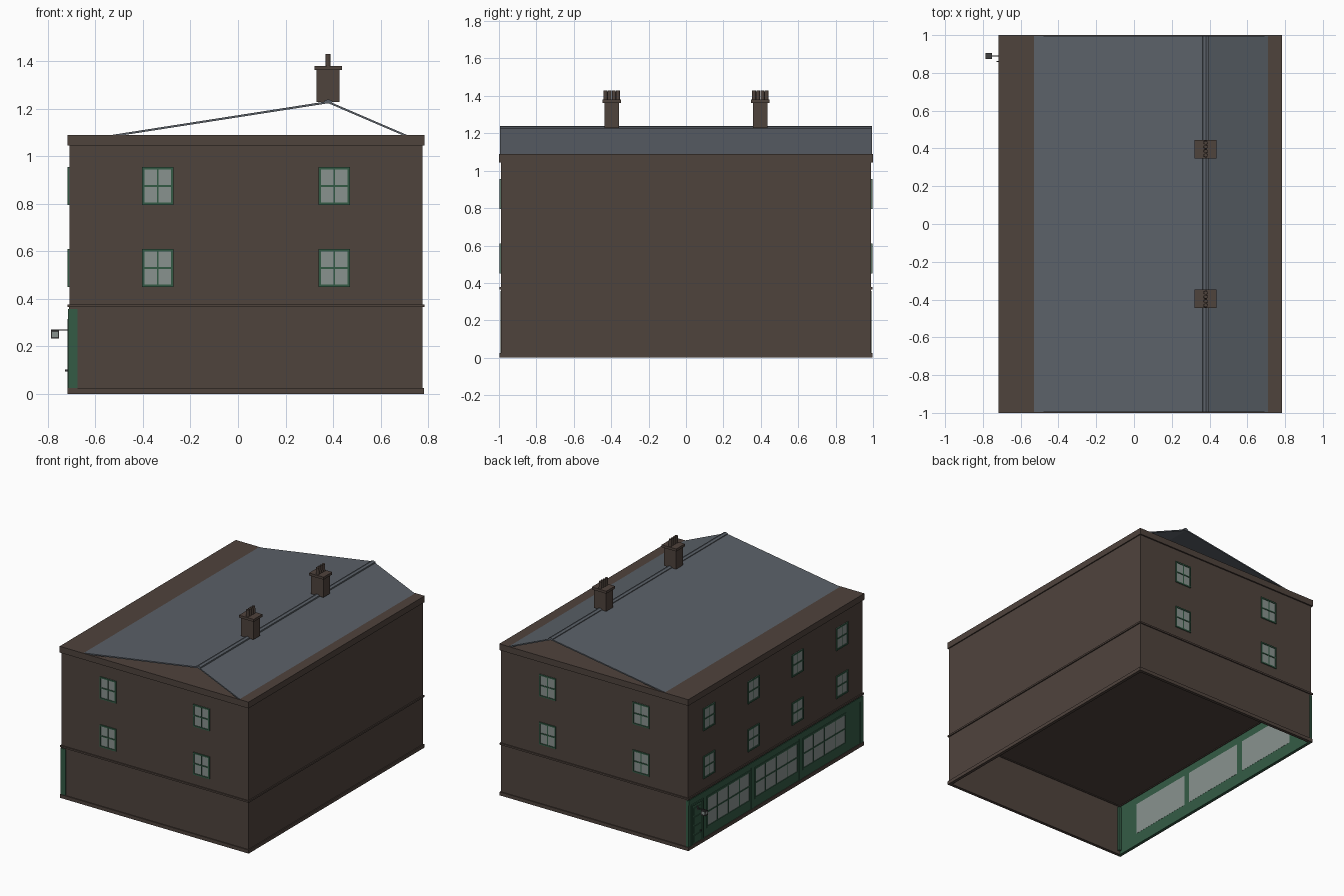
import bpy, bmesh
from mathutils import Matrix, Vector

if "Cube" in bpy.data.objects:
    bpy.data.objects.remove(bpy.data.objects["Cube"])


def material(name, rgb):
    m = bpy.data.materials.new(name)
    m.diffuse_color = (*rgb, 1)
    m.use_nodes = True
    m.node_tree.nodes["Principled BSDF"].inputs["Base Color"].default_value = m.diffuse_color
    return m


BRICK = material("brick", (0.078, 0.056, 0.046))
SLATE = material("slate", (0.105, 0.12, 0.14))
GREEN = material("green_paint", (0.034, 0.105, 0.06))
GLASS = material("glass", (0.25, 0.29, 0.275))
METAL = material("dark_metal", (0.05, 0.05, 0.05))

X0, X1, Y = -0.71, 0.776, 0.99      # wall faces


def finish(name, bm, mat):
    bmesh.ops.recalc_face_normals(bm, faces=bm.faces)
    me = bpy.data.meshes.new(name)
    bm.to_mesh(me)
    bm.free()
    me.materials.append(mat)
    ob = bpy.data.objects.new(name, me)
    bpy.context.collection.objects.link(ob)
    return ob


def boxes(name, mat, *spans):
    """One object from boxes, each span = (xa, xb, ya, yb, za, zb)."""
    bm = bmesh.new()
    for xa, xb, ya, yb, za, zb in spans:
        c = Vector(((xa + xb) / 2, (ya + yb) / 2, (za + zb) / 2))
        s = (abs(xb - xa), abs(yb - ya), abs(zb - za), 1)
        bmesh.ops.create_cube(bm, size=1, matrix=Matrix.Translation(c) @ Matrix.Diagonal(s))
    return finish(name, bm, mat)


def extrude_y(name, mat, profile, half):
    """Closed x-z profile swept along y."""
    bm = bmesh.new()
    f = bm.faces.new([bm.verts.new((x, -half, z)) for x, z in profile])
    r = bmesh.ops.extrude_face_region(bm, geom=[f])
    bmesh.ops.translate(bm, vec=(0, 2 * half, 0),
                        verts=[g for g in r["geom"] if isinstance(g, bmesh.types.BMVert)])
    return finish(name, bm, mat)


def ring(name, za, zb, out, depth=0.03):
    """Band running round the outside walls."""
    a, b, y = X0 - out, X1 + out, Y + out
    return boxes(name, BRICK, (a, b, -y, -y + depth, za, zb), (a, b, y - depth, y, za, zb),
                 (a, a + depth, -y, y, za, zb), (b - depth, b, -y, y, za, zb))


def on_wall(wall, u0, u1, o0, o1, z0, z1):
    """Span from along-wall u, outward distance o and height z."""
    if wall == "left":
        return (X0 - o0, X0 - o1, u0, u1, z0, z1)
    s = -1 if wall == "front" else 1
    return (u0, u1, s * (Y + o0), s * (Y + o1), z0, z1)


def window(name, wall, u0, u1, z0, z1, cols, rows, bar=0.006, edge=0.01):
    w = lambda *a: on_wall(wall, *a)
    boxes(name + "_glass", GLASS, w(u0, u1, -0.004, 0.002, z0, z1))
    parts = [w(u0, u0 + edge, -0.004, 0.007, z0, z1), w(u1 - edge, u1, -0.004, 0.007, z0, z1),
             w(u0, u1, -0.004, 0.007, z0, z0 + edge), w(u0, u1, -0.004, 0.007, z1 - edge, z1)]
    for i in range(1, cols):
        u = u0 + (u1 - u0) * i / cols
        parts.append(w(u - bar / 2, u + bar / 2, -0.002, 0.005, z0, z1))
    for i in range(1, rows):
        z = z0 + (z1 - z0) * i / rows
        parts.append(w(u0, u1, -0.002, 0.006, z - bar * 0.7, z + bar * 0.7))
    boxes(name + "_frame", GREEN, *parts)


# Walls: solid upper floors over a hollow, floorless shop
boxes("upper_floors", BRICK, (X0, X1, -Y, Y, 0.37, 1.05))
T = 0.015
boxes("ground_walls", BRICK, (X0, X1, -Y, -Y + T, 0, 0.37), (X0, X1, Y - T, Y, 0, 0.37),
      (X1 - T, X1, -Y, Y, 0, 0.37))
ring("plinth", 0, 0.025, 0.007, 0.02)
ring("string_course", 0.365, 0.377, 0.008)
boxes("cornice", BRICK, (X0 - 0.008, X1 + 0.008, -1, 1, 1.045, 1.09))

# Roof: open-ended folded sheet, with ridge tiles
extrude_y("roof", SLATE, [(-0.53, 1.09), (0.38, 1.232), (0.71, 1.09), (0.69, 1.09),
                          (0.38, 1.223), (-0.475, 1.09)], 0.994)
extrude_y("ridge_tiles", SLATE, [(0.362, 1.226), (0.364, 1.234), (0.38, 1.24),
                                 (0.396, 1.234), (0.398, 1.226), (0.38, 1.229)], 0.994)

# Chimneys
for label, cy in (("front", -0.397), ("back", 0.397)):
    boxes(label + "_chimney", BRICK, (0.33, 0.428, cy - 0.038, cy + 0.038, 1.228, 1.365),
          (0.321, 0.437, cy - 0.049, cy + 0.049, 1.362, 1.38))
    bm = bmesh.new()
    for i in range(4):
        bmesh.ops.create_cone(bm, cap_ends=True, segments=12, radius1=0.011, radius2=0.01,
                              depth=0.05, matrix=Matrix.Translation((0.379, cy + (i - 1.5) * 0.0225, 1.405)))
    finish(label + "_chimney_pots", bm, BRICK)

# Sash windows on two storeys
for floor, (z0, z1) in (("first", (0.45, 0.61)), ("second", (0.795, 0.955))):
    for wall, centres in (("front", (-0.338, 0.405)), ("back", (-0.338, 0.405)),
                          ("left", (-0.755, -0.25, 0.25, 0.755))):
        for i, c in enumerate(centres):
            window(f"{wall}_{floor}_window_{i + 1}", wall, c - 0.066, c + 0.066, z0, z1, 2, 2)

# Shopfront: green panelled wall with three display windows
bays = [(-0.80, -0.305), (-0.255, 0.24), (0.29, 0.785)]
zb, zt = 0.085, 0.31
edges = [-Y] + [v for b in bays for v in b] + [Y]
sx = (X0 - 0.002, X0 + T)
boxes("shopfront_wall", GREEN, (*sx, -Y, Y, 0, zb), (*sx, -Y, Y, zt, 0.37),
      *[(*sx, edges[i], edges[i + 1], zb, zt) for i in range(0, len(edges), 2)])
for i, (a, b) in enumerate(bays):
    boxes(f"shop_pane_{i + 1}", GLASS, (X0, X0 + T + 0.001, a, b, zb, zt))
    window(f"shop_window_{i + 1}", "left", a, b, zb, zt, 4, 2, edge=0.013)
boxes("shop_pilasters", GREEN,
      *[on_wall("left", y - 0.012, y + 0.012, 0, 0.006, 0.025, 0.33) for y in (-0.28, 0.265)],
      (X0 - 0.005, -0.675, -Y - 0.003, -Y + 0.03, 0.025, 0.357),
      (X0 - 0.005, -0.695, Y - 0.03, Y + 0.003, 0.025, 0.357))
boxes("shop_fascia", GREEN, on_wall("left", -Y, Y, 0, 0.006, 0.325, 0.358))

# Door near the back corner
d0, d1 = 0.835, 0.95
boxes("door_frame", GREEN, on_wall("left", d0 - 0.012, d0, 0, 0.008, 0.02, 0.315),
      on_wall("left", d1, d1 + 0.012, 0, 0.008, 0.02, 0.315),
      on_wall("left", d0 - 0.012, d1 + 0.012, 0, 0.008, 0.303, 0.315))
boxes("door_panels", GREEN, *[on_wall("left", d0 + 0.02, d1 - 0.02, 0, 0.006, z, z + 0.05)
                              for z in (0.035, 0.1, 0.165, 0.23)])
boxes("door_handle", METAL, on_wall("left", 0.857, 0.863, 0, 0.018, 0.095, 0.103))

# Lantern on a bracket above the door
ly = 0.89
boxes("lantern_bracket", METAL, (-0.787, X0, ly - 0.003, ly + 0.003, 0.266, 0.272),
      (X0 - 0.008, X0, ly - 0.008, ly + 0.008, 0.255, 0.283))
boxes("lantern_glass", GLASS, (-0.784, -0.756, ly - 0.013, ly + 0.013, 0.238, 0.262))
boxes("lantern_casing", METAL, (-0.787, -0.753, ly - 0.016, ly + 0.016, 0.261, 0.267),
      (-0.787, -0.753, ly - 0.016, ly + 0.016, 0.234, 0.239),
      *[(x - 0.002, x + 0.002, ly + s - 0.002, ly + s + 0.002, 0.235, 0.265)
        for x in (-0.785, -0.755) for s in (-0.014, 0.014)])
